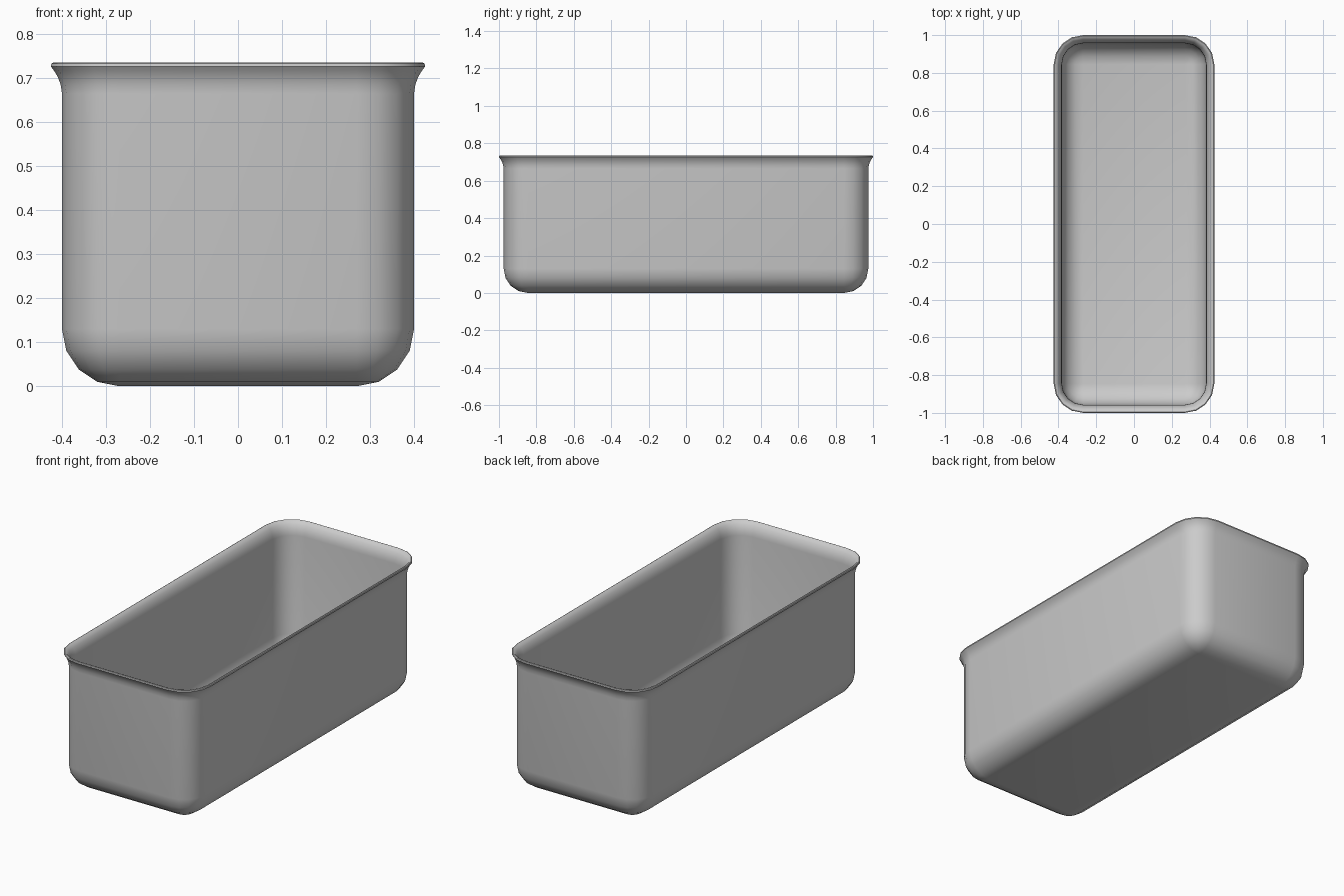
import bpy
import bmesh
import math

cube = bpy.data.objects.get("Cube")
if cube:
    bpy.data.objects.remove(cube, do_unlink=True)

SEGMENTS = 4
CORE_X, CORE_Y = 0.27, 0.845      # centres of the rounded corners
OUTER, WALL = 0.13, 0.018         # corner radius and sheet thickness


def fillet(radius):
    """Quarter-round from the floor to the wall, as (radius, height)."""
    steps = [math.radians(90 * i / SEGMENTS) for i in range(SEGMENTS + 1)]
    return [(radius * math.sin(a), OUTER - radius * math.cos(a)) for a in steps]


def ring(bm, radius, z):
    """Rounded rectangle at one height."""
    verts = []
    for k, (sx, sy) in enumerate([(1, 1), (-1, 1), (-1, -1), (1, -1)]):
        for i in range(SEGMENTS + 1):
            a = math.radians(90 * (k + i / SEGMENTS))
            verts.append(bm.verts.new((sx * CORE_X + radius * math.cos(a),
                                       sy * CORE_Y + radius * math.sin(a), z)))
    return verts


# Section: outside floor to flared rim, then down the inside to the floor
inner = OUTER - WALL
flare_out = [(0.130, 0.665), (0.133, 0.685), (0.139, 0.702), (0.148, 0.717), (0.155, 0.726)]
lip = [(0.154, 0.733), (0.150, 0.735)]
flare_in = [(0.140, 0.731), (0.128, 0.718), (0.119, 0.700), (0.114, 0.683), (inner, 0.665)]
section = fillet(OUTER) + flare_out + lip + flare_in + fillet(inner)[::-1]

bm = bmesh.new()
rings = [ring(bm, r, z) for r, z in section]
for low, high in zip(rings, rings[1:]):
    for i in range(len(low)):
        j = (i + 1) % len(low)
        bm.faces.new((low[i], low[j], high[j], high[i]))

# Outside and inside floors; the corner fans collapse to single points
bm.faces.new(rings[0][::-1])
bm.faces.new(rings[-1])
bmesh.ops.remove_doubles(bm, verts=bm.verts, dist=0.0005)
bmesh.ops.recalc_face_normals(bm, faces=bm.faces)

mesh = bpy.data.meshes.new("loaf_pan")
bm.to_mesh(mesh)
bm.free()
pan = bpy.data.objects.new("loaf_pan", mesh)
bpy.context.collection.objects.link(pan)

# Plain grey metal
grey = bpy.data.materials.new("light_grey")
grey.use_nodes = True
grey.diffuse_color = (0.6, 0.6, 0.6, 1)
grey.node_tree.nodes["Principled BSDF"].inputs["Base Color"].default_value = (0.6, 0.6, 0.6, 1)
mesh.materials.append(grey)

bpy.context.view_layer.objects.active = pan
pan.select_set(True)
bpy.ops.object.shade_smooth_by_angle(angle=math.radians(40))
